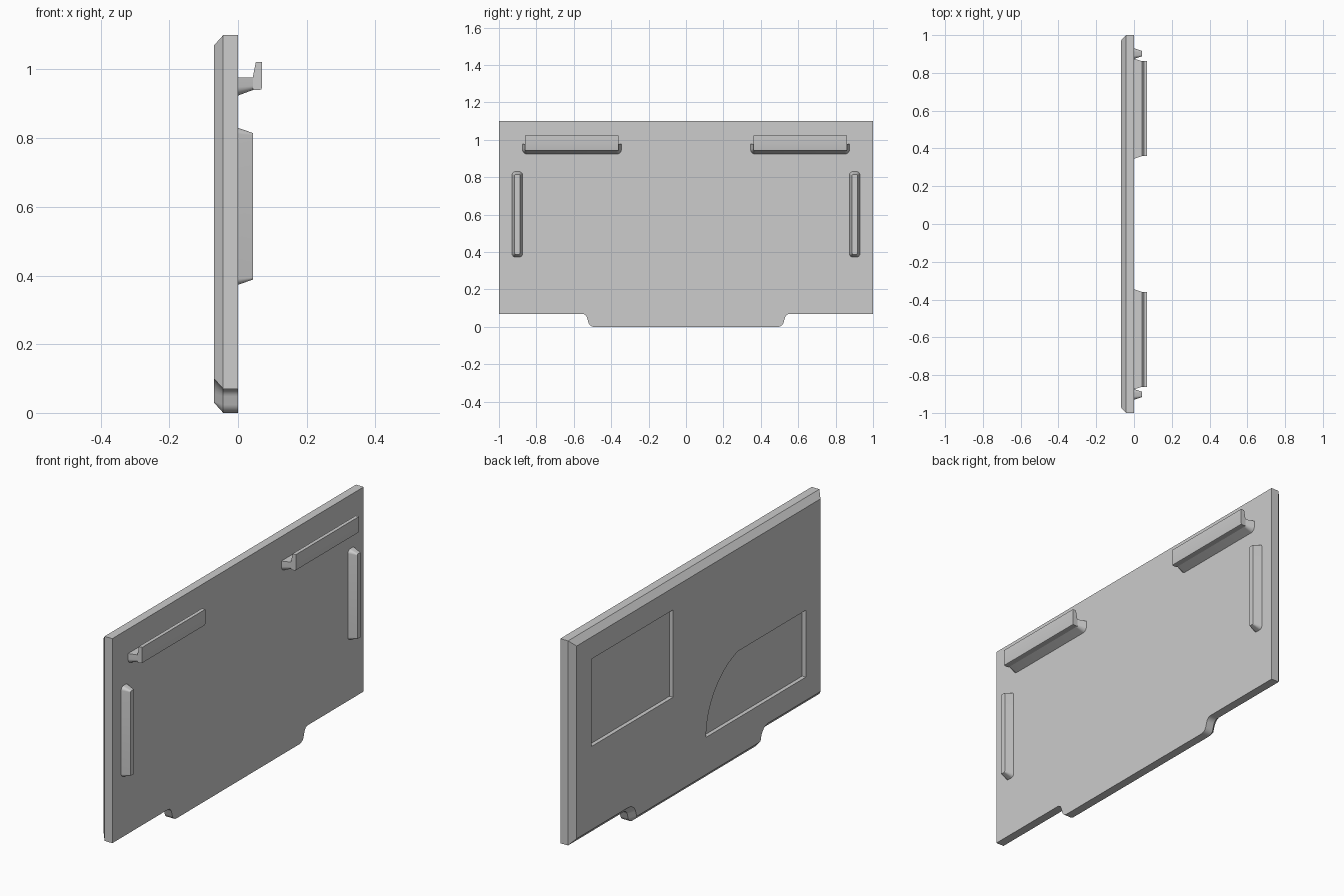
import bpy, bmesh, math
from mathutils import Vector

cube = bpy.data.objects.get("Cube")
if cube:
    bpy.data.objects.remove(cube, do_unlink=True)

grey = bpy.data.materials.new("plain grey")
grey.use_nodes = True
grey.diffuse_color = (0.604, 0.604, 0.604, 1)
grey.node_tree.nodes["Principled BSDF"].inputs["Base Color"].default_value = grey.diffuse_color


def rounded(corners, radii, steps=6):
    """Polygon with each corner replaced by an arc of the given radius."""
    pts = [Vector(c) for c in corners]
    out = []
    for i, (p, r) in enumerate(zip(pts, radii)):
        if r == 0:
            out.append(p)
            continue
        a = (pts[i - 1] - p).normalized()
        b = (pts[(i + 1) % len(pts)] - p).normalized()
        half = a.angle(b) / 2
        centre = p + (a + b).normalized() * r / math.sin(half)
        start = p + a * r / math.tan(half) - centre
        end = p + b * r / math.tan(half) - centre
        out += [centre + start.lerp(end, k / steps).normalized() * r
                for k in range(steps + 1)]
    return out


def inset(corners, d):
    """Counter-clockwise polygon moved inward by d with mitred corners."""
    pts = [Vector(c) for c in corners]
    out = []
    for i, p in enumerate(pts):
        a = (p - pts[i - 1]).normalized()
        b = (pts[(i + 1) % len(pts)] - p).normalized()
        na, nb = Vector((-a.y, a.x)), Vector((-b.y, b.x))
        out.append(p + (na + nb) * d / (1 + na.dot(nb)))
    return out


def loft(name, rings):
    """Closed solid through rings of 3D points with flat end caps."""
    bm = bmesh.new()
    rows = [[bm.verts.new(p) for p in ring] for ring in rings]
    for low, high in zip(rows, rows[1:]):
        for i in range(len(low)):
            bm.faces.new((low[i - 1], low[i], high[i], high[i - 1]))
    bm.faces.new(rows[0])
    bm.faces.new(rows[-1])
    bmesh.ops.recalc_face_normals(bm, faces=bm.faces)
    mesh = bpy.data.meshes.new(name)
    bm.to_mesh(mesh)
    bm.free()
    mesh.materials.append(grey)
    obj = bpy.data.objects.new(name, mesh)
    bpy.context.collection.objects.link(obj)
    return obj


def activate(obj):
    bpy.ops.object.select_all(action="DESELECT")
    obj.select_set(True)
    bpy.context.view_layer.objects.active = obj


def at_x(x, ring, side=1):
    return [(x, side * p[0], p[1]) for p in ring]


def box(y0, y1, z0, z1):
    return [(y0, z0), (y1, z0), (y1, z1), (y0, z1)]


# Panel with a bottom tab and a chamfered outer face
outline = [(-1, .07), (-.535, .07), (-.515, 0), (.515, 0),
           (.535, .07), (1, .07), (1, 1.1), (-1, 1.1)]
edge = rounded(outline, [0, .03, .033, .033, .03, 0, 0, 0])
face = rounded(inset(outline, .03), [0, .06, .004, .004, .06, 0, 0, 0])
panel = loft("panel", [at_x(0, edge), at_x(-.043, edge), at_x(-.07, face)])

# Two shallow recesses in the outer face, one with a curved corner
radius = .35
sweep = [k / 16 * math.radians(74) for k in range(17)]
curve = [(-.06 - radius + radius * math.cos(t), .217 + radius * math.sin(t)) for t in sweep]
shapes = [box(.203, .853, .519, .959), curve + [(-.853, curve[-1][1]), (-.853, .217)]]
for shape in shapes:
    cutter = loft("recess_cutter", [at_x(-.05, shape), at_x(-.1, shape)])
    cutter.hide_render = True
    cut = panel.modifiers.new("recess", "BOOLEAN")
    cut.operation = "DIFFERENCE"
    cut.solver = "EXACT"
    cut.object = cutter
    activate(panel)
    bpy.ops.object.modifier_apply(modifier=cut.name)
    bpy.data.objects.remove(cutter, do_unlink=True)

parts = [panel]
lip = [(.043, .94), (.062, .94), (.068, .942), (.07, .948),
       (.07, 1.022), (.052, 1.022), (.043, .977)]
for side, word in ((1, "back"), (-1, "front")):
    # Hook: tapered arm with rounded lower corners, and an upturned lip
    arm = [at_x(x, rounded(box(*size), [r, r, 0, 0]), side) for x, size, r in (
        (0, (.345, .875, .924, .977), .025), (.043, (.36, .862, .94, .977), .012))]
    parts.append(loft(word + "_hook_arm", arm))
    parts.append(loft(word + "_hook_lip",
                      [[(x, side * y, z) for x, z in lip] for y in (.36, .862)]))
    # Upright rail with tapered sides
    rail = [at_x(x, rounded(box(*size), [r] * 4), side) for x, size, r in (
        (0, (.874, .93, .373, .83), .018), (.043, (.888, .916, .388, .815), .006))]
    parts.append(loft(word + "_rail", rail))

for part in parts:
    activate(part)
    bpy.ops.object.shade_smooth_by_angle(angle=math.radians(30))
